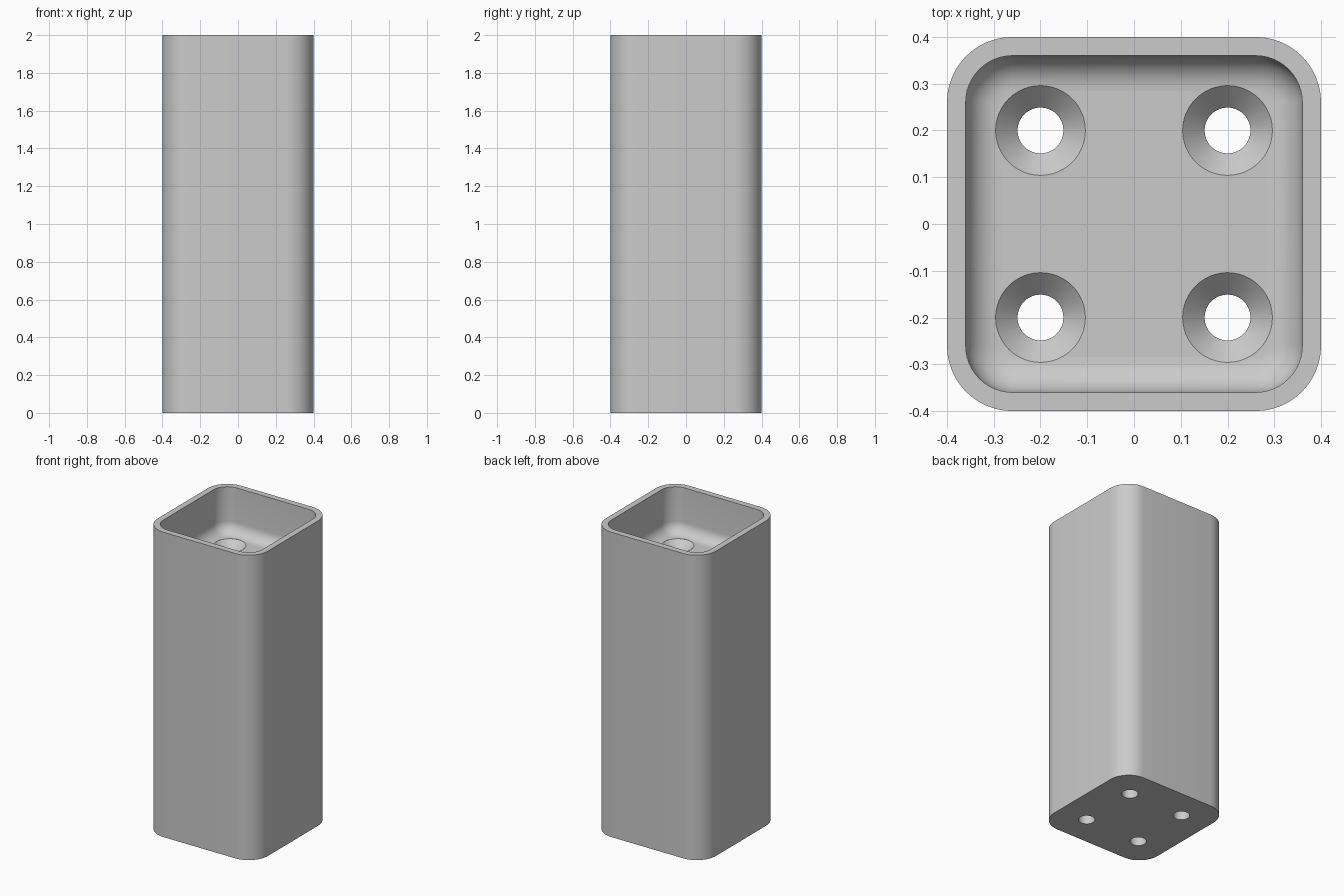
import bpy, bmesh
from math import pi, sin, cos, radians

cube = bpy.data.objects.get("Cube")
if cube:
    bpy.data.objects.remove(cube, do_unlink=True)

HEIGHT, HALF, WALL = 2.0, 0.4, 0.04
OUTER_R, INNER_R = 0.14, 0.10
FLOOR_Z, FILLET = 1.7, 0.075
HOLE_POS, HOLE_R, SINK_R = 0.2, 0.049, 0.096

grey = bpy.data.materials.new("plain grey")
grey.use_nodes = True
colour = (0.6, 0.6, 0.6, 1)
grey.diffuse_color = colour
grey.node_tree.nodes["Principled BSDF"].inputs["Base Color"].default_value = colour


def rounded_square(half, radius, z, steps=12):
    """Counter-clockwise outline of a square with round corners."""
    points = []
    for corner, (sx, sy) in enumerate([(1, 1), (-1, 1), (-1, -1), (1, -1)]):
        for i in range(steps + 1):
            a = (corner + i / steps) * pi / 2
            points.append((sx * (half - radius) + radius * cos(a),
                           sy * (half - radius) + radius * sin(a), z))
    return points


def circle(x, y, radius, z, steps=48):
    return [(x + radius * cos(2 * pi * i / steps),
             y + radius * sin(2 * pi * i / steps), z) for i in range(steps)]


def loft(bm, outlines):
    """Skin a stack of outlines and cap both ends."""
    rings = [[bm.verts.new(p) for p in outline] for outline in outlines]
    for low, high in zip(rings, rings[1:]):
        for i in range(len(low)):
            j = (i + 1) % len(low)
            bm.faces.new((low[i], low[j], high[j], high[i]))
    bm.faces.new(rings[0][::-1])
    bm.faces.new(rings[-1])


def make_object(name, bm):
    bmesh.ops.recalc_face_normals(bm, faces=bm.faces)
    mesh = bpy.data.meshes.new(name)
    bm.to_mesh(mesh)
    bm.free()
    mesh.materials.append(grey)
    obj = bpy.data.objects.new(name, mesh)
    bpy.context.collection.objects.link(obj)
    return obj


# Post: outer sides, rim, socket walls and rounded socket floor
inner = HALF - WALL
outlines = [rounded_square(HALF, OUTER_R, 0),
            rounded_square(HALF, OUTER_R, HEIGHT),
            rounded_square(inner, INNER_R, HEIGHT)]
for i in range(9):
    a = i / 8 * pi / 2
    inset = FILLET * (1 - cos(a))
    outlines.append(rounded_square(inner - inset, INNER_R - inset,
                                   FLOOR_Z + FILLET * (1 - sin(a))))
bm = bmesh.new()
loft(bm, outlines)
post = make_object("square_post", bm)

# Four countersunk screw holes
bm = bmesh.new()
sink = SINK_R - HOLE_R
for x in (-HOLE_POS, HOLE_POS):
    for y in (-HOLE_POS, HOLE_POS):
        loft(bm, [circle(x, y, HOLE_R, -0.1),
                  circle(x, y, HOLE_R, FLOOR_Z - sink),
                  circle(x, y, SINK_R, FLOOR_Z),
                  circle(x, y, SINK_R, FLOOR_Z + 0.02)])
cutter = make_object("screw_hole_cutter", bm)
cutter.hide_render = True

cut = post.modifiers.new("screw_holes", "BOOLEAN")
cut.operation = "DIFFERENCE"
cut.solver = "EXACT"
cut.object = cutter
bpy.ops.object.select_all(action="DESELECT")
post.select_set(True)
bpy.context.view_layer.objects.active = post
bpy.ops.object.modifier_apply(modifier=cut.name)
bpy.data.objects.remove(cutter, do_unlink=True)
bpy.ops.object.shade_smooth_by_angle(angle=radians(30))
